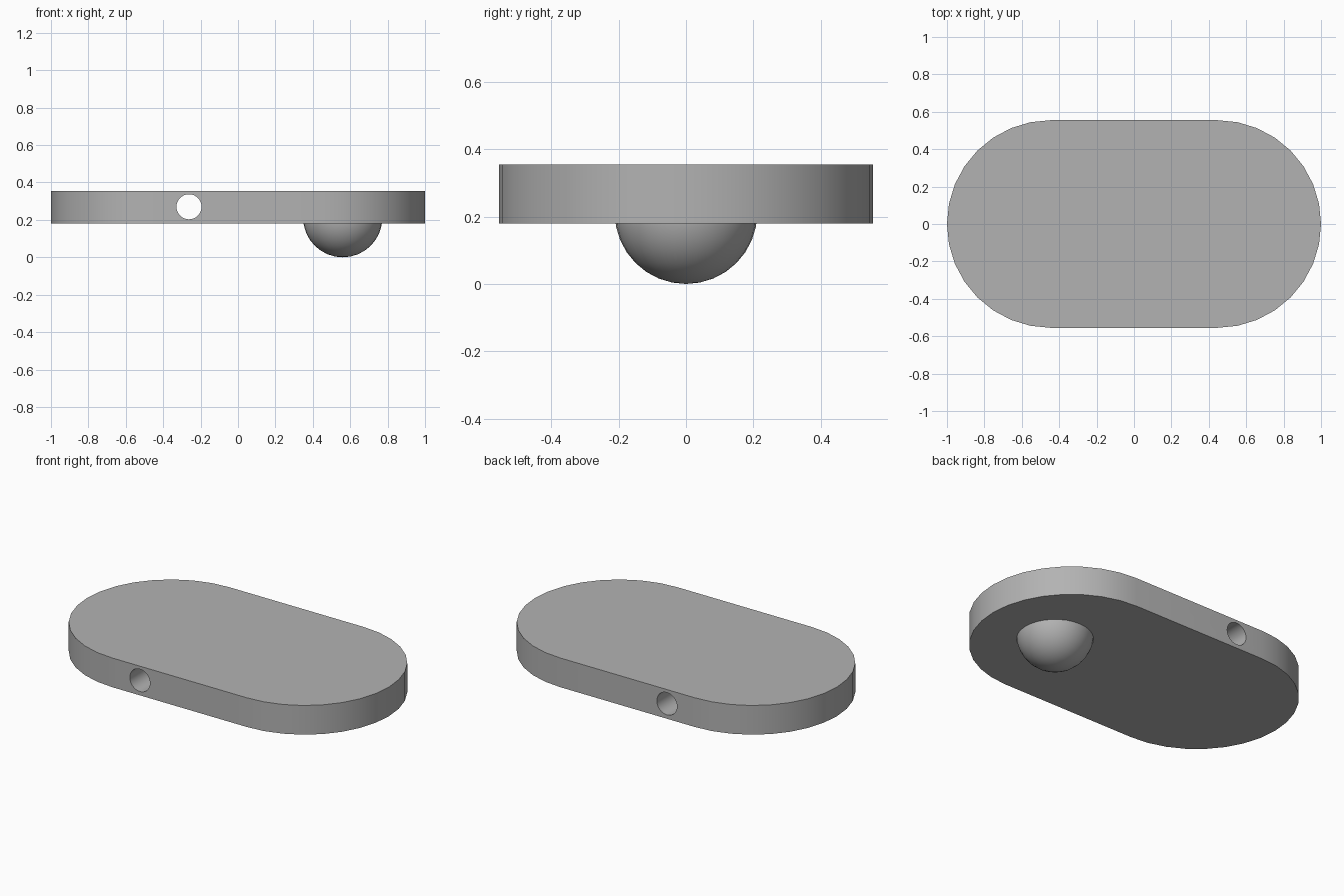
import bpy, bmesh
from math import sin, cos, pi
from mathutils import Matrix, Vector

if "Cube" in bpy.data.objects:
    bpy.data.objects.remove(bpy.data.objects["Cube"], do_unlink=True)

grey = bpy.data.materials.new("plain grey")
grey.use_nodes = True
colour = (0.45, 0.45, 0.45, 1)
grey.diffuse_color = colour
grey.node_tree.nodes["Principled BSDF"].inputs["Base Color"].default_value = colour

END_RADIUS, END_X = 0.555, 0.445
BOTTOM, TOP = 0.18, 0.355
STEPS = 16


def make_object(name, bm):
    bmesh.ops.recalc_face_normals(bm, faces=bm.faces)
    mesh = bpy.data.meshes.new(name)
    bm.to_mesh(mesh)
    bm.free()
    mesh.materials.append(grey)
    obj = bpy.data.objects.new(name, mesh)
    bpy.context.collection.objects.link(obj)
    return obj


def smooth(obj):
    bpy.ops.object.select_all(action="DESELECT")
    obj.select_set(True)
    bpy.context.view_layer.objects.active = obj
    bpy.ops.object.shade_smooth_by_angle(angle=pi / 6)


# Stadium-shaped plate: two half circles joined by straight sides
bm = bmesh.new()
outline = []
for side in (1, -1):
    for i in range(STEPS + 1):
        a = -pi / 2 + pi * i / STEPS
        outline.append(bm.verts.new((side * (END_X + END_RADIUS * cos(a)),
                                     side * END_RADIUS * sin(a), BOTTOM)))
base = bm.faces.new(outline)
raised = bmesh.ops.extrude_face_region(bm, geom=[base], use_keep_orig=True)["geom"]
bmesh.ops.translate(bm, vec=(0, 0, TOP - BOTTOM),
                    verts=[g for g in raised if isinstance(g, bmesh.types.BMVert)])
plate = make_object("plate", bm)

# Round hole running through the plate from front to back
bm = bmesh.new()
bmesh.ops.create_cone(bm, cap_ends=True, segments=32, radius1=0.067, radius2=0.067, depth=2,
                      matrix=Matrix.Translation((-0.262, 0, 0.27)) @ Matrix.Rotation(pi / 2, 4, "X"))
cutter = make_object("hole_cutter", bm)
cutter.hide_render = True
cutter.hide_set(True)
hole = plate.modifiers.new("hole", "BOOLEAN")
hole.object = cutter
hole.operation = "DIFFERENCE"
hole.solver = "EXACT"
bpy.context.view_layer.objects.active = plate
bpy.ops.object.modifier_apply(modifier=hole.name)
bpy.data.objects.remove(cutter, do_unlink=True)
smooth(plate)

# Rounded knob under one end, cut off just inside the plate
bm = bmesh.new()
bmesh.ops.create_uvsphere(bm, u_segments=32, v_segments=16, radius=0.212,
                          matrix=Matrix.Translation((0.56, 0, 0.212)))
bmesh.ops.bisect_plane(bm, geom=bm.verts[:] + bm.edges[:] + bm.faces[:],
                       plane_co=Vector((0, 0, BOTTOM + 0.002)), plane_no=Vector((0, 0, 1)),
                       clear_outer=True)
smooth(make_object("knob", bm))
